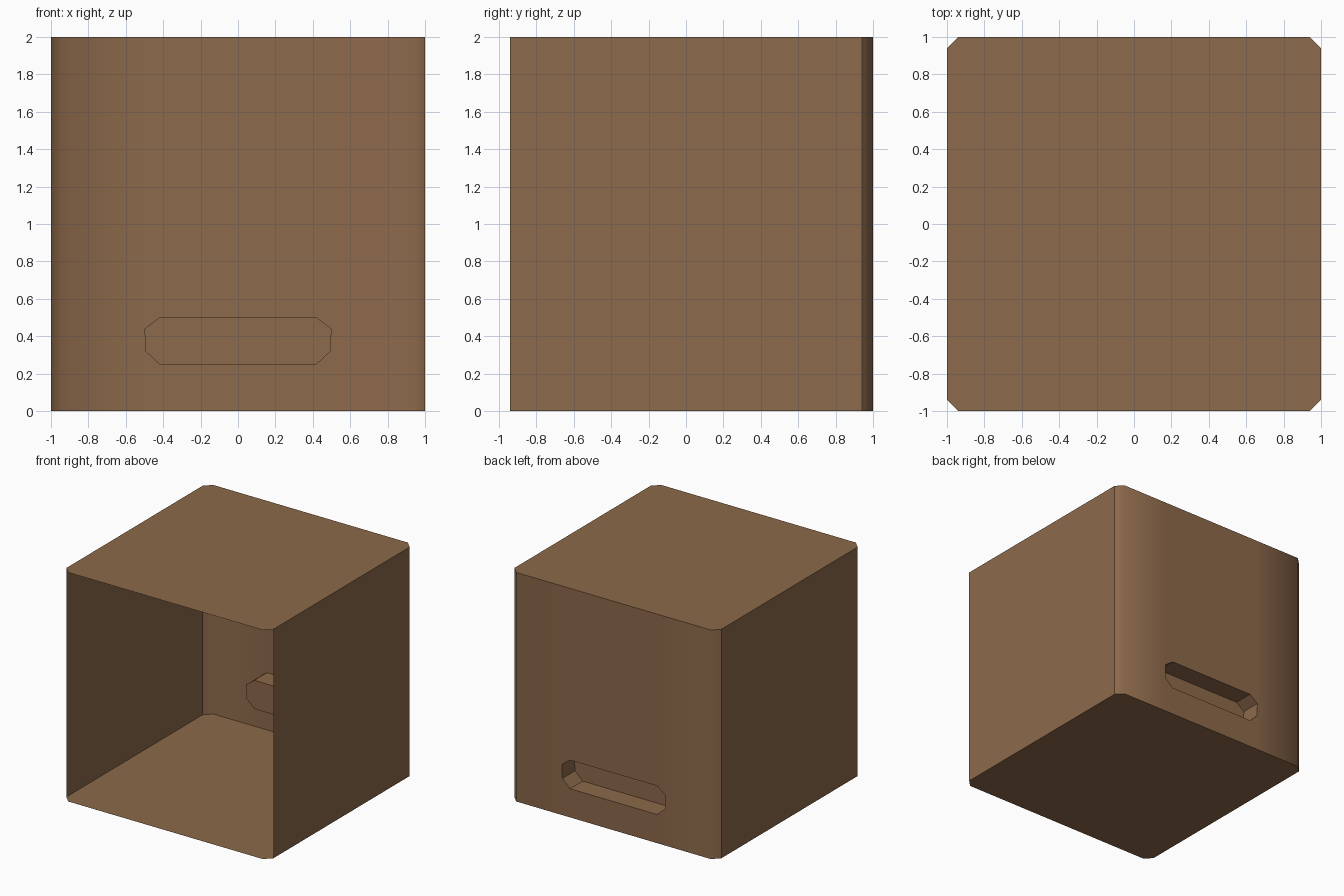
import bpy, bmesh
from mathutils import Vector

if "Cube" in bpy.data.objects:
    bpy.data.objects.remove(bpy.data.objects["Cube"])

C = 0.94            # where the corner chamfers begin
H = 2.0             # box height
DEPTH = 0.175       # depth of the hand hold

wood = bpy.data.materials.new("brown_wood")
wood.diffuse_color = (0.265, 0.142, 0.07, 1)
wood.use_nodes = True
wood.node_tree.nodes["Principled BSDF"].inputs["Base Color"].default_value = wood.diffuse_color


class Part:
    """Collects faces whose points are shared and whose normals follow a given direction."""
    def __init__(self, name):
        self.name, self.bm, self.verts = name, bmesh.new(), {}

    def face(self, pts, direction, smooth=False):
        vs = []
        for p in pts:
            k = tuple(round(c, 4) for c in p)
            if k not in self.verts:
                self.verts[k] = self.bm.verts.new(k)
            vs.append(self.verts[k])
        f = self.bm.faces.new(vs)
        f.normal_update()
        if f.normal.dot(Vector(direction)) < 0:
            f.normal_flip()
        f.smooth = smooth

    def finish(self):
        me = bpy.data.meshes.new(self.name)
        self.bm.to_mesh(me)
        self.bm.free()
        me.materials.append(wood)
        ob = bpy.data.objects.new(self.name, me)
        bpy.context.collection.objects.link(ob)


# Outline of the slot in the back wall (x, z)
slot = [(-0.42, 0.25), (0.42, 0.25), (0.495, 0.32), (0.5, 0.44),
        (0.42, 0.5), (-0.42, 0.5), (-0.5, 0.44), (-0.495, 0.32)]

# Thin box, open at the front
box = Part("open_box")
outline = [(-C, -1), (C, -1), (1, -C), (1, C), (C, 1), (-C, 1), (-1, C), (-1, -C)]
box.face([(x, y, H) for x, y in outline], (0, 0, 1))
box.face([(x, y, 0) for x, y in outline], (0, 0, -1))


def back(pts):
    box.face([(x, 1, z) for x, z in pts], (0, 1, 0), True)


for s in (-1, 1):
    # side wall and rounded back corner
    box.face([(s, -C, 0), (s, C, 0), (s, C, H), (s, -C, H)], (s, 0, 0))
    box.face([(s, C, 0), (s * C, 1, 0), (s * C, 1, H), (s, C, H)], (s, 1, 0), True)
    # back wall beside the slot
    back([(s * C, 0), (s * 0.5, 0), (s * 0.495, 0.32), (s * 0.5, 0.44),
          (s * 0.5, H), (s * C, H)])

# back wall below and above the slot
back([(-0.5, 0), (0.5, 0), slot[2], slot[1], slot[0], slot[7]])
back([slot[6], slot[5], slot[4], slot[3], (0.5, H), (-0.5, H)])
box.finish()

# Hand hold sunk into the back wall
hold = Part("back_hand_hold")
hold.face([(x, 1 - DEPTH, z) for x, z in slot], (0, 1, 0))
for (x0, z0), (x1, z1) in zip(slot, slot[1:] + slot[:1]):
    inward = (-(x0 + x1) / 2, 0, 0.375 - (z0 + z1) / 2)
    hold.face([(x0, 1, z0), (x1, 1, z1), (x1, 1 - DEPTH, z1), (x0, 1 - DEPTH, z0)], inward)
hold.finish()
